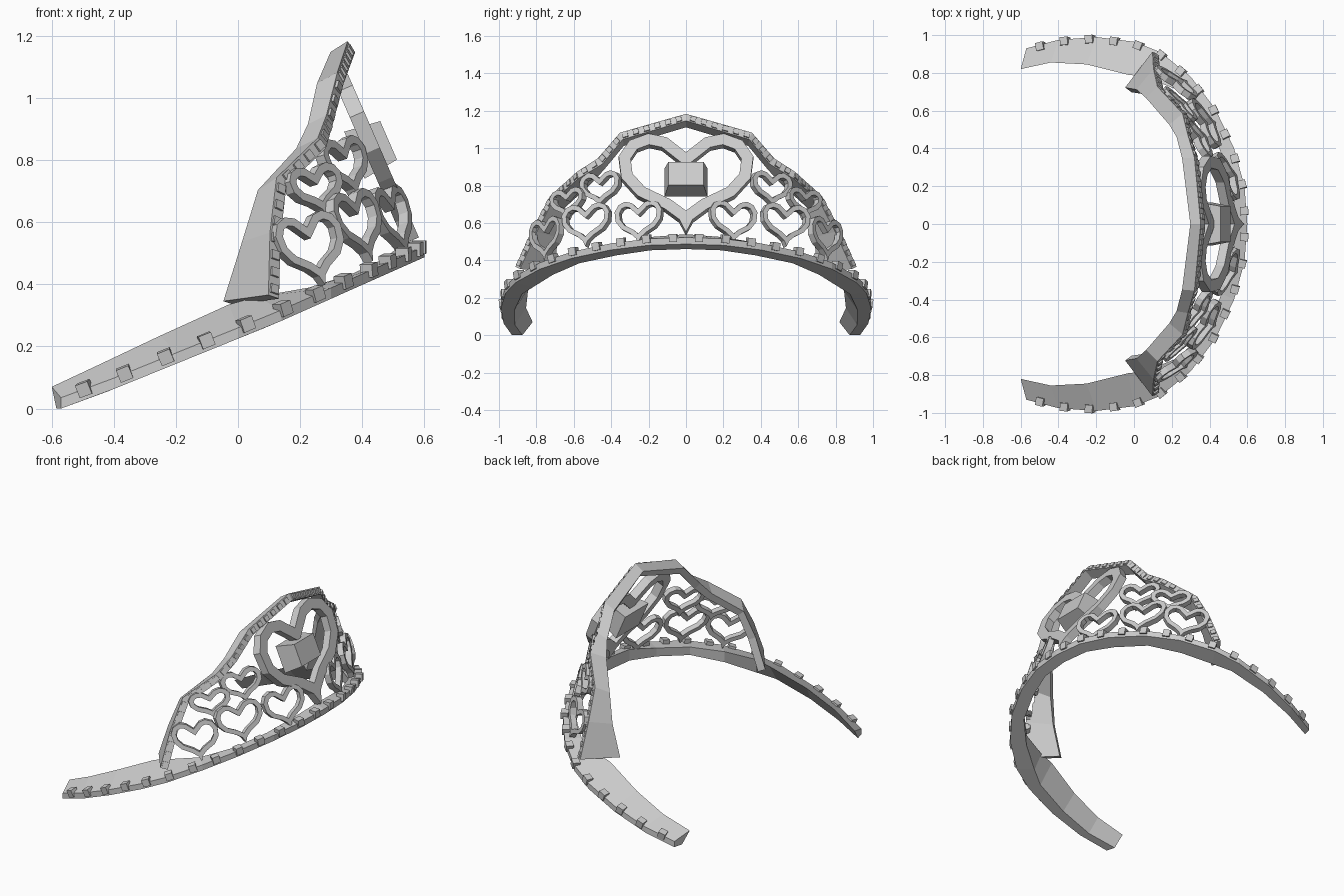
import bpy, bmesh, math
from mathutils import Vector, Matrix

cube = bpy.data.objects.get("Cube")
if cube:
    bpy.data.objects.remove(cube)

silver = bpy.data.materials.new("silver_grey")
silver.use_nodes = True
GREY = (0.6, 0.6, 0.6, 1)
silver.diffuse_color = GREY
silver.node_tree.nodes["Principled BSDF"].inputs["Base Color"].default_value = GREY


def finish(bm, name):
    bmesh.ops.recalc_face_normals(bm, faces=bm.faces)
    mesh = bpy.data.meshes.new(name)
    bm.to_mesh(mesh)
    bm.free()
    mesh.materials.append(silver)
    obj = bpy.data.objects.new(name, mesh)
    bpy.context.collection.objects.link(obj)


def flip(p):
    return Vector((p[0], -p[1], p[2]))


def loft(name, rings, closed=False):
    """Skin a list of equal-sized cross-sections."""
    bm = bmesh.new()
    loops = [[bm.verts.new(p) for p in ring] for ring in rings]
    n = len(loops[0])
    pairs = list(zip(loops, loops[1:]))
    if closed:
        pairs.append((loops[-1], loops[0]))
    else:
        bm.faces.new(loops[0])
        bm.faces.new(loops[-1])
    for a, b in pairs:
        for i in range(n):
            j = (i + 1) % n
            bm.faces.new((a[i], a[j], b[j], b[i]))
    finish(bm, name)


def mirrored(rings):
    """Rings run from the tail to the centre; add the other half."""
    return rings + [[flip(p) for p in r] for r in reversed(rings[:-1])]


def gem_row(name, path, depth_dirs, size, start, step):
    """Half-sunk cubes spaced along a path that starts at the centre, on both sides."""
    bm = bmesh.new()
    at = start
    for i in range(len(path) - 1):
        a, b = path[i], path[i + 1]
        length = (b - a).length
        t = (b - a).normalized()
        while at < length:
            out = (depth_dirs[i] + depth_dirs[i + 1]) / 2
            out = (out - t * out.dot(t)).normalized()
            rot = Matrix((t, out, t.cross(out))).transposed().to_4x4()
            place = Matrix.Translation(a + t * at - out * size * .25) @ rot
            for s in (1, -1):
                bmesh.ops.create_cube(bm, size=size, matrix=Matrix.Diagonal((1, s, 1, 1)) @ place)
            at += step
        at -= length
    finish(bm, name)


# Head band: outer x, y then inner x, y and inner top height, tail to centre
band = [(-.57, .93, -.60, .82, .07), (-.4, .975, -.44, .855, .145),
        (-.2, .99, -.25, .845, .235), (0, .965, -.03, .79, .335),
        (.14, .91, .06, .78, .36), (.3, .78, .23, .71, .39),
        (.43, .61, .37, .57, .435), (.53, .4, .465, .37, .48),
        (.585, .2, .525, .19, .525), (.60, 0, .54, 0, .54)]


def underside(x):
    return max(0, .225 + .405 * x + .04 * max(0, x - .12))


rings, ridge, outward = [], [], []
for ox, oy, ix, iy, top in band:
    low = underside(ox)
    reach = min(1, max(.5, .5 + 1.6 * ox))
    bx, by = ox + (ix - ox) * reach, oy + (iy - oy) * reach
    rings.append([Vector((ox, oy, low)), Vector((ox, oy, low + .035)),
                  Vector((ix, iy, top)), Vector((bx, by, underside(bx)))])
    ridge.append(rings[-1][1])
    outward.append(Vector((ox - ix, oy - iy, 0)))
loft("head_band", mirrored(rings))
gem_row("band_gems", ridge[::-1], outward[::-1], .043, .07, .143)

# Arched rim: front edge and back edge, base to peak
front_edge = [Vector(p) for p in ((.115, .90, .36), (.12, .81, .56), (.14, .72, .73),
                                  (.27, .58, .855), (.295, .46, .93),
                                  (.33, .345, 1.065), (.365, 0, 1.165))]
back_edge = [Vector(p) for p in ((-.03, .71, .34), (.03, .70, .53), (.08, .66, .69),
                                 (.20, .52, .82), (.235, .45, .90),
                                 (.265, .34, 1.03), (.31, 0, 1.13))]
rings, rim_out = [], []
for i, (f, b) in enumerate(zip(front_edge, back_edge)):
    nxt = front_edge[i + 1] if i + 1 < len(front_edge) else flip(front_edge[i - 1])
    tangent = nxt - front_edge[max(i - 1, 0)]
    depth = (f - b).normalized()
    n = tangent.cross(depth).normalized() * .022
    rings.append([f + n, f - n, b - n, b + n])
    rim_out.append(depth)
loft("arched_rim", mirrored(rings))
gem_row("rim_gems", front_edge[::-1], rim_out[::-1], .03, .04, .06)

# Half outline of a heart in a unit box, dip to tip
half = [(0, .31), (.14, .46), (.28, .5), (.42, .43), (.5, .27), (.48, .05),
        (.36, -.13), (.16, -.26), (.05, -.37), (0, -.5)]
outline = half + [(-x, y) for x, y in half[-2:0:-1]]


def heart(name, centre, across, up, width, height, bar, thick):
    """Heart-shaped open frame: outline, mitred inner outline, given thickness."""
    pts = [Vector((x * width, y * height)) for x, y in outline]
    normal = across.cross(up).normalized() * thick / 2
    rings = []
    for k, p in enumerate(pts):
        d1 = (p - pts[k - 1]).normalized()
        d2 = (pts[(k + 1) % len(pts)] - p).normalized()
        n1, n2 = Vector((d1.y, -d1.x)), Vector((d2.y, -d2.x))
        m = (n1 + n2).normalized()
        q = p + m * bar / max(m.dot(n1), .6)
        o = centre + across * p.x + up * p.y
        i = centre + across * q.x + up * q.y
        rings.append([o + normal, i + normal, i - normal, o - normal])
    loft(name, rings, closed=True)


# Large centre heart and its stone, narrower at the front
up = Vector((-.4, 0, .92)).normalized()
heart("centre_heart", Vector((.445, 0, .805)), Vector((0, 1, 0)), up, .72, .575, .062, .05)
bm = bmesh.new()
facing = Vector((up.z, 0, -up.x))
frame = Matrix((facing, (0, 1, 0), up)).transposed().to_4x4()
bmesh.ops.create_cube(bm, size=1)
for v in bm.verts:
    taper = .82 if v.co.x > 0 else 1
    v.co = Vector((v.co.x * .12, v.co.y * .23 * taper, v.co.z * .165 * taper))
bm.transform(Matrix.Translation((.43, 0, .84)) @ frame)
finish(bm, "centre_stone")

# Small filigree hearts: centre, outward angle, width, height
small = {"lower_inner_heart": ((.50, .25, .60), 22, .27, .24),
         "lower_middle_heart": ((.385, .53, .585), 29, .29, .24),
         "lower_outer_heart": ((.235, .745, .51), 52, .265, .24),
         "upper_inner_heart": ((.345, .455, .775), 32, .25, .20),
         "upper_outer_heart": ((.25, .63, .70), 43, .24, .17)}
lean = Vector((-.3, 0, .95))
for label, (c, angle, w, h) in small.items():
    a = math.radians(angle)
    for side, s in (("left", 1), ("right", -1)):
        across = Vector((-math.sin(a), s * math.cos(a), -.2 * math.sin(a)))
        heart(side + "_" + label, Vector((c[0], s * c[1], c[2])), across, lean, w, h, .027, .035)
